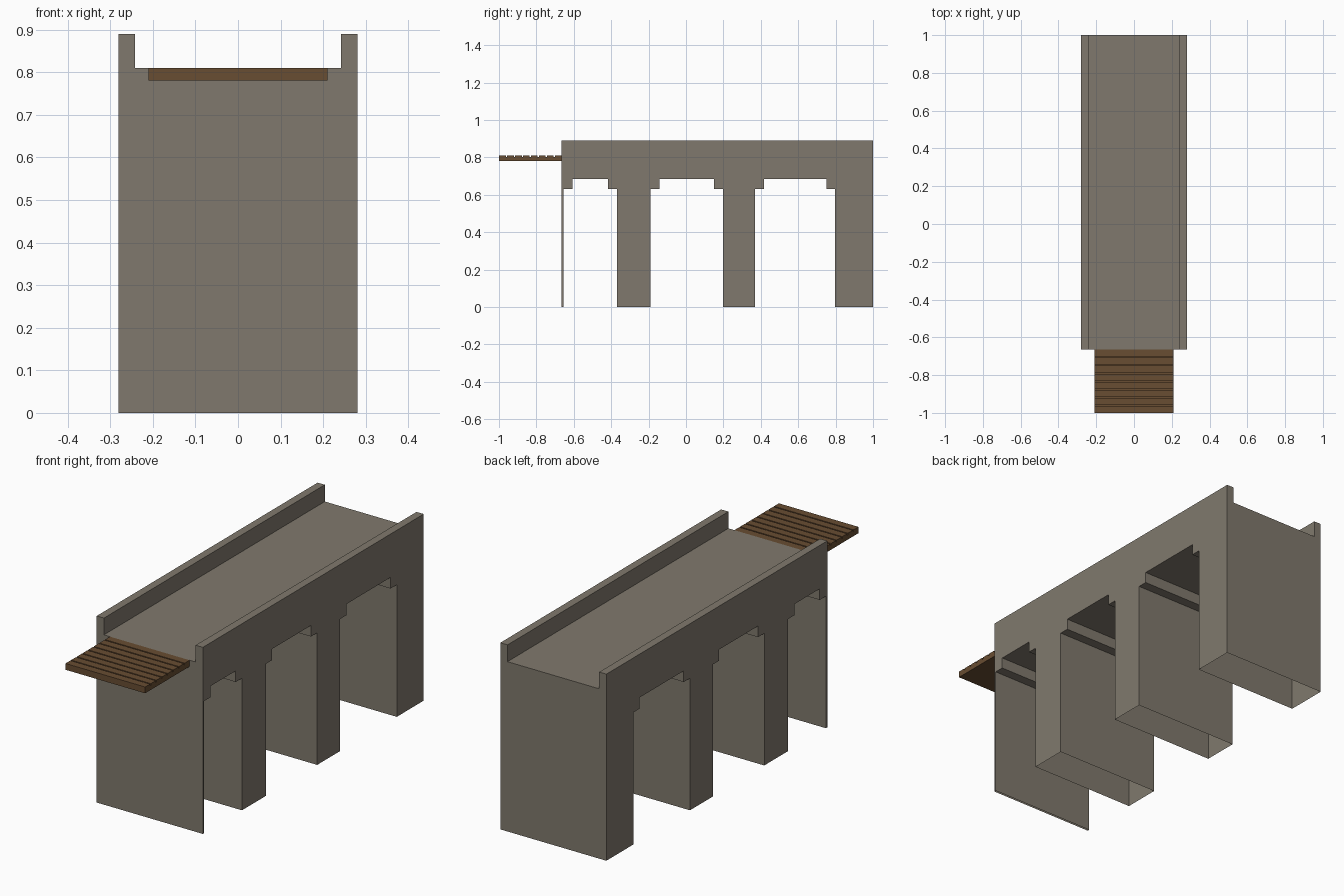
import bpy
import bmesh

cube = bpy.data.objects.get("Cube")
if cube:
    bpy.data.objects.remove(cube, do_unlink=True)


def material(name, rgb):
    mat = bpy.data.materials.new(name)
    mat.use_nodes = True
    mat.diffuse_color = (*rgb, 1)
    mat.node_tree.nodes["Principled BSDF"].inputs["Base Color"].default_value = (*rgb, 1)
    return mat


def extrude_profile(name, profile, half_width, mat):
    """Extrude a closed (y, z) profile across x."""
    bm = bmesh.new()
    face = bm.faces.new([bm.verts.new((-half_width, y, z)) for y, z in profile])
    geom = bmesh.ops.extrude_face_region(bm, geom=[face])["geom"]
    moved = [g for g in geom if isinstance(g, bmesh.types.BMVert)]
    bmesh.ops.translate(bm, verts=moved, vec=(2 * half_width, 0, 0))
    bmesh.ops.recalc_face_normals(bm, faces=bm.faces)
    mesh = bpy.data.meshes.new(name)
    bm.to_mesh(mesh)
    bm.free()
    obj = bpy.data.objects.new(name, mesh)
    bpy.context.collection.objects.link(obj)
    mesh.materials.append(mat)
    return obj


stone = material("grey_stone", (0.216, 0.191, 0.153))
wood = material("brown_wood", (0.138, 0.074, 0.032))

FRONT, BACK = -0.665, 1.0
DECK, TOP = 0.81, 0.89
SPRING, CEILING, STEP = 0.63, 0.683, 0.047

# Bridge body: side outline with three stepped openings
outline = [(BACK, 0), (BACK, TOP), (FRONT, TOP), (FRONT, 0)]
for start, end in [(-0.655, -0.37), (-0.19, 0.197), (0.37, 0.797)]:
    outline += [(start, 0), (start, SPRING), (start + STEP, SPRING),
                (start + STEP, CEILING), (end - STEP, CEILING),
                (end - STEP, SPRING), (end, SPRING), (end, 0)]
bridge = extrude_profile("stone_bridge", outline, 0.28, stone)

# Roadway trough between the parapets
cutter = extrude_profile("roadway_cutter", [(-1.2, DECK), (1.2, DECK), (1.2, 1.2), (-1.2, 1.2)],
                         0.242, stone)
cut = bridge.modifiers.new("roadway", 'BOOLEAN')
cut.operation = 'DIFFERENCE'
cut.solver = 'EXACT'
cut.object = cutter
bpy.context.view_layer.objects.active = bridge
bpy.ops.object.modifier_apply(modifier=cut.name)
bpy.data.objects.remove(cutter, do_unlink=True)

# Piers are hollow and open underneath
bm = bmesh.new()
bm.from_mesh(bridge.data)
undersides = [f for f in bm.faces if all(v.co.z < 0.001 for v in f.verts)]
bmesh.ops.delete(bm, geom=undersides, context='FACES')
bm.to_mesh(bridge.data)
bm.free()

# Wooden landing: planks separated by shallow grooves
PLANKS, GAP, GROOVE = 8, 0.006, 0.008
pitch = (FRONT + 1 + GAP) / PLANKS
boards = [(FRONT, 0.78), (-1, 0.78)]
for i in range(PLANKS):
    y0 = -1 + i * pitch
    y1 = y0 + pitch - GAP
    if i:
        boards.append((y0, DECK - GROOVE))
    boards += [(y0, DECK), (y1, DECK)]
    if i < PLANKS - 1:
        boards.append((y1, DECK - GROOVE))
extrude_profile("plank_landing", boards, 0.21, wood)
